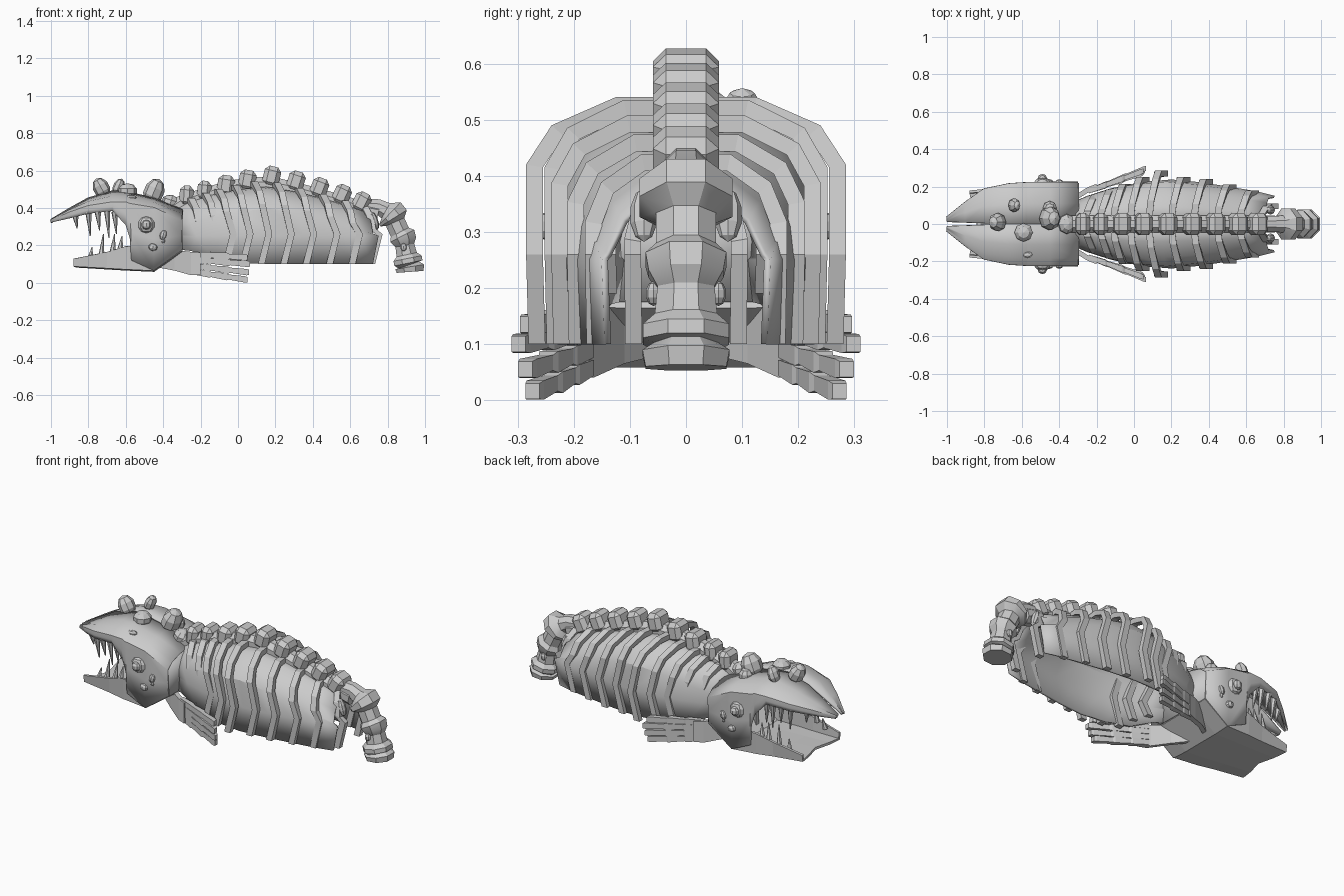
import bpy, bmesh, math
from mathutils import Vector, Matrix

if "Cube" in bpy.data.objects:
    bpy.data.objects.remove(bpy.data.objects["Cube"])


def finish(bm, name, mirror=False, solid=0, smooth=False):
    bmesh.ops.recalc_face_normals(bm, faces=bm.faces[:])
    me = bpy.data.meshes.new(name)
    bm.to_mesh(me)
    bm.free()
    ob = bpy.data.objects.new(name, me)
    bpy.context.collection.objects.link(ob)
    if solid:
        m = ob.modifiers.new("thickness", "SOLIDIFY")
        m.thickness, m.offset = solid, 0
    if mirror:
        m = ob.modifiers.new("mirror", "MIRROR")
        m.use_axis = (False, True, False)
    if smooth:
        bpy.ops.object.select_all(action='DESELECT')
        ob.select_set(True)
        bpy.context.view_layer.objects.active = ob
        bpy.ops.object.shade_smooth_by_angle(angle=math.radians(30))
    return ob


def loft(bm, rows, closed=False, caps=False):
    vs = [[bm.verts.new(p) for p in r] for r in rows]
    n = len(rows[0])
    for a, b in zip(vs, vs[1:]):
        for j in range(n if closed else n - 1):
            k = (j + 1) % n
            bm.faces.new((a[j], a[k], b[k], b[j]))
    if caps:
        bm.faces.new(vs[0])
        bm.faces.new(vs[-1])
    return vs


def interp(x, table):
    for (a, u), (b, v) in zip(table, table[1:]):
        if x <= b:
            return u + (v - u) * max(0, (x - a) / (b - a))
    return table[-1][1]


def lump(name, loc, size, tilt=0, mirror=False):
    bm = bmesh.new()
    bmesh.ops.create_uvsphere(bm, u_segments=8, v_segments=5, radius=1)
    bm.transform(Matrix.Translation(loc) @ Matrix.Rotation(tilt, 4, 'Y') @ Matrix.Diagonal((*size, 1)))
    return finish(bm, name, mirror)


def cone(bm, base, tip, r):
    d = Vector(tip) - Vector(base)
    rot = d.to_track_quat('Z', 'Y').to_matrix().to_4x4()
    bmesh.ops.create_cone(bm, cap_ends=True, segments=6, radius1=r, radius2=r * .15, depth=d.length,
                          matrix=Matrix.Translation(Vector(base) + d / 2) @ rot)


# skull with a split beak: x, inner y, half width, top, shoulder, lower edge
skull = [(-1, .012, .035, .335, .33, .322), (-.9, .008, .115, .395, .375, .345),
         (-.8, .004, .185, .45, .41, .37), (-.67, 0, .212, .488, .43, .385),
         (-.60, 0, .217, .485, .43, .31), (-.575, 0, .218, .478, .42, .24),
         (-.57, 0, .218, .477, .42, .12), (-.45, 0, .22, .45, .40, .065), (-.30, 0, .22, .395, .33, .175)]
bm = bmesh.new()
loft(bm, [[(x, yi, zt), (x, yi + .5 * (w - yi), zt - .012), (x, yi + .82 * (w - yi), (zt + zs) / 2),
           (x, w, zs), (x, w, (zs + zb) / 2), (x, w * .97, zb)] for x, yi, w, zt, zs, zb in skull])
x = -.30
bm.faces.new([bm.verts.new(p) for p in [(x, 0, .395), (x, .11, .383), (x, .18, .362), (x, .22, .33),
                                        (x, .213, .175), (x, 0, .175)]])
finish(bm, "skull", True, .012, True)

# lower jaw trough: x, half width, floor, rim
bm = bmesh.new()
jaw = [(-.82, 0, .085, .09, 0), (-.7, .19, .078, .165, 0), (-.6, .205, .072, .195, 0),
       (-.45, .216, .065, .20, 0), (-.30, .215, .17, .22, 0)]
jaw[0] = (-.84, .172, .088, .128, -.04)
loft(bm, [[(x, 0, zb), (x + fx * .6, w * .55, zb), (x + fx, w * .97, zb + .004), (x + fx, w, zt)]
          for x, w, zb, zt, fx in jaw])
finish(bm, "lower_jaw", True, .014)

# teeth along both jaws
bm = bmesh.new()
for x, y, z, l in [(-.87, .12, .36, .07), (-.80, .17, .38, .13), (-.75, .185, .38, .10), (-.70, .19, .39, .15),
                   (-.66, .19, .38, .12)]:
    cone(bm, (x, y, z), (x + .01, y - .01, z - l), .018)
for x, y, z, l in [(-.79, .165, .13, .06), (-.73, .175, .15, .11), (-.67, .185, .17, .09), (-.63, .19, .18, .07)]:
    cone(bm, (x, y, z), (x + .01, y - .01, z + l), .016)
finish(bm, "teeth", True)

# eyes and warts
lump("eye", (-.49, .225, .31), (.045, .025, .045), 0, True)
lump("eye_pupil", (-.49, .247, .31), (.026, .022, .026), 0, True)
lump("cheek_wart", (-.40, .222, .255), (.02, .018, .028), .3, True)
lump("lower_cheek_wart", (-.455, .222, .19), (.026, .02, .02), .2, True)
lump("small_cheek_wart", (-.40, .22, .225), (.012, .012, .015), 0, True)
lump("snout_horn", (-.73, .01, .505), (.045, .05, .06), -.5)
lump("brow_horn", (-.64, .10, .51), (.03, .038, .05), .4)
lump("brow_wart", (-.59, -.045, .49), (.052, .052, .042))
lump("small_brow_wart", (-.57, -.165, .452), (.03, .02, .018))
lump("crown_horn", (-.45, .03, .485), (.055, .065, .075), .4)
lump("crown_side_wart", (-.45, .085, .45), (.04, .04, .04))
lump("nape_wart", (-.36, 0, .43), (.05, .055, .04), .3)

# hollow body shell: x, half width, top, lower edge
shell = [(-.36, .11, .38, .18), (-.27, .15, .43, .17), (-.15, .19, .47, .12), (0, .22, .50, .105),
         (.15, .232, .515, .10), (.3, .218, .49, .10), (.45, .195, .455, .10), (.6, .17, .41, .10),
         (.70, .145, .38, .10)]
bm = bmesh.new()
loft(bm, [[(x, 0, zt), (x, .4 * w, zt - .015), (x + .01, .75 * w, zt - .06), (x + .02, .95 * w, zt - .12),
           (x + .05, w, .25), (x + .02, w * .96, zb)] for x, w, zt, zb in shell])
finish(bm, "body_shell", True, .012, True)

# ribs: bent rectangular bars sweeping back at mid height
top = [(-.3, .44), (-.18, .48), (-.06, .515), (.07, .54), (.18, .54), (.31, .51), (.44, .475),
       (.56, .44), (.66, .41), (.75, .39)]
ribs = [(-.26, .155, .19), (-.18, .185, .15), (-.11, .215, .10), (-.02, .25, .10), (.08, .285, .10),
        (.20, .252, .10), (.32, .24, .10), (.445, .212, .10), (.565, .18, .10), (.67, .11, .10)]
bm = bmesh.new()
for x, w, zb in ribs:
    zt = interp(x, top)
    path = [(x, .02, zt), (x + .01, max(.44 * w, .05), zt), (x + .035, .84 * w, zt - .05),
            (x + .05, w, zt - .12), (x + .085, w, .26), (x + .045, .985 * w, zb)]
    inner = [(0, -.03), (-.006, -.03), (-.022, -.02), (-.03, -.005), (-.03, 0), (-.03, 0)]
    loft(bm, [[(px - .018, py, pz), (px + .018, py, pz), (px + .018, py + dy, pz + dz),
               (px - .018, py + dy, pz + dz)] for (px, py, pz), (dy, dz) in zip(path, inner)], True, True)
finish(bm, "ribs", True)

# vertebrae: chamfered blocks leaning backwards
for i, (x, zt) in enumerate([(-.275, .525), (-.18, .55), (-.065, .58), (.05, .608), (.18, .628), (.31, .602),
                             (.435, .567), (.555, .53), (.66, .49)]):
    bm = bmesh.new()
    bmesh.ops.create_cube(bm, size=1)
    s = .075 if i < 2 else .09
    lean = interp(x, [(-.3, .05), (.1, .2), (.7, .5)])
    bm.transform(Matrix.Translation((x, 0, zt - .06)) @ Matrix.Rotation(lean, 4, 'Y')
                 @ Matrix.Diagonal((s, .118, .11, 1)))
    bmesh.ops.bevel(bm, geom=bm.edges[:], offset=.023, segments=1, affect='EDGES')
    finish(bm, "vertebra")


# spine core and flared tail: x, z, radius along a curved path
def tube(name, path, sides=8, flat=1, smooth=False):
    bm, rows = bmesh.new(), []
    for i, (x, z, r) in enumerate(path):
        a, b = path[max(i - 1, 0)], path[min(i + 1, len(path) - 1)]
        t = Vector((b[0] - a[0], b[1] - a[1])).normalized()
        rows.append([(x - t.y * r * math.cos(q), r * flat * math.sin(q), z + t.x * r * math.cos(q))
                     for q in [(k + .5) * math.tau / sides for k in range(sides)]])
    loft(bm, rows, True, True)
    return finish(bm, name, smooth=smooth)


tube("spine_core", [(-.36, .38, .05)] + [(x, z - .02, .05) for x, z in top])
tube("tail", [(.66, .41, .045), (.75, .405, .045), (.79, .385, .05), (.812, .37, .09), (.832, .345, .09),
              (.84, .325, .058), (.865, .27, .058), (.878, .25, .078), (.888, .225, .072), (.892, .20, .055),
              (.902, .15, .06), (.907, .13, .083), (.911, .105, .083), (.914, .095, .062), (.918, .085, .084),
              (.92, .058, .078)], smooth=True)
lump("tail_knob", (.885, .058, .19), (.018, .014, .022), 0, True)
lump("upper_tail_knob", (.73, .075, .33), (.02, .025, .05), -.3, True)

# arms: flat upper arm plate then four jointed fingers
bm = bmesh.new()
loft(bm, [[(x, y, zb), (x, y + .03, zb), (x, y + .03, zt), (x, y, zt)] for x, y, zb, zt in
          [(-.42, .05, .08, .17), (-.34, .11, .065, .175), (-.25, .165, .04, .165), (-.2, .185, .04, .16)]],
     True, True)
finish(bm, "upper_arm", True)
bm = bmesh.new()
for z0, y1, z1, x1 in [(.152, .285, .135, .05), (.122, .30, .10, .065), (.09, .288, .055, .06), (.058, .275, .016, .05)]:
    rows = []
    for t, h in [(0, .014), (.3, .018), (.33, .014), (.62, .019), (.66, .014), (.95, .017), (1, .014)]:
        x, y, z = -.24 + (x1 + .24) * t, .178 + (y1 - .178) * t, z0 + (z1 - z0) * t
        rows.append([(x, y - h, z - h), (x, y + h * .8, z - h), (x, y + h * .8, z + h), (x, y - h, z + h)])
    loft(bm, rows, True, True)
finish(bm, "fingers", True)
